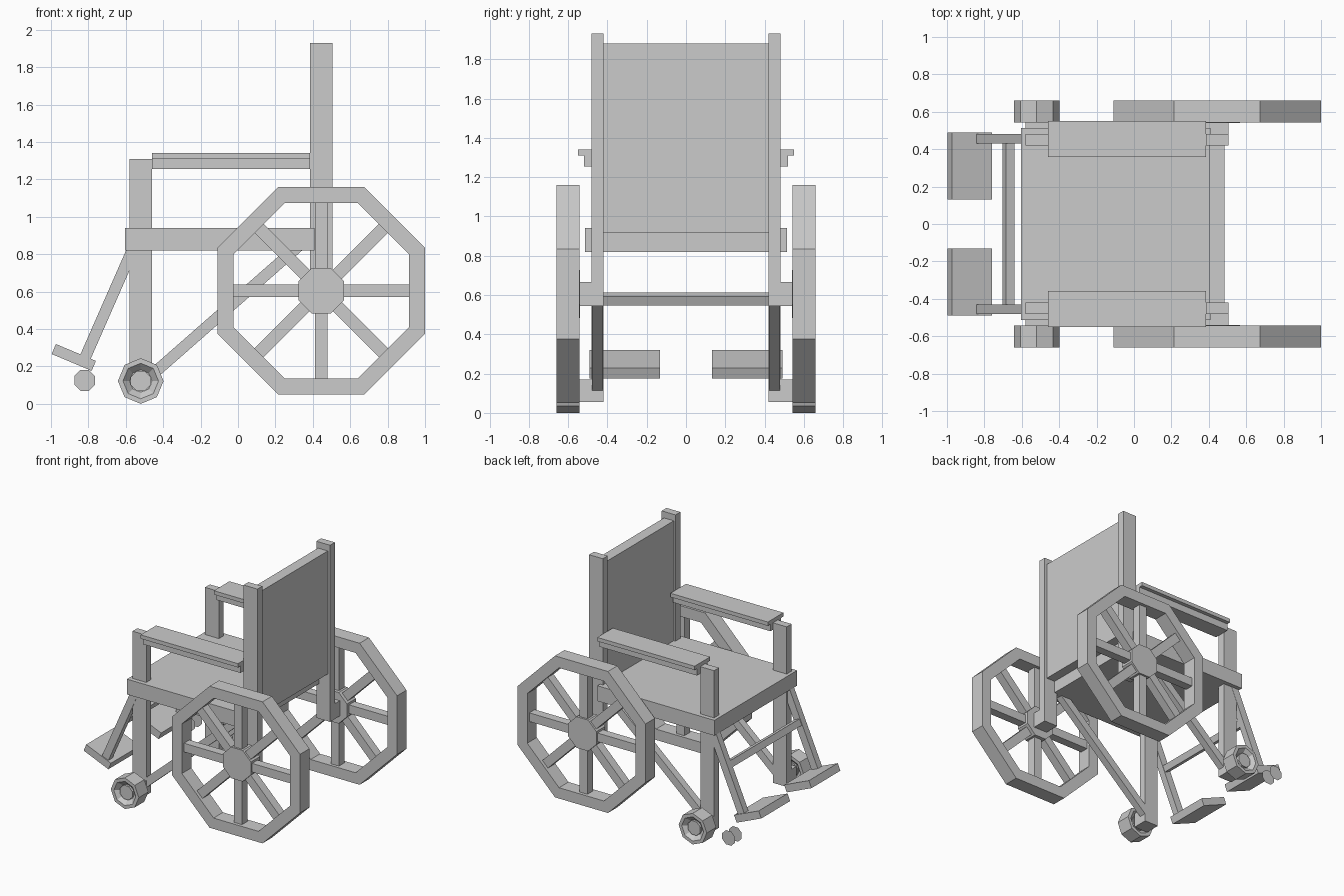
import bpy, bmesh
from math import sin, cos, pi, atan2, hypot
from mathutils import Matrix, Vector

if "Cube" in bpy.data.objects:
    bpy.data.objects.remove(bpy.data.objects["Cube"])


def finish(name, bm, mirror):
    bmesh.ops.recalc_face_normals(bm, faces=bm.faces)
    me = bpy.data.meshes.new(name)
    bm.to_mesh(me)
    bm.free()
    ob = bpy.data.objects.new(name, me)
    bpy.context.collection.objects.link(ob)
    if mirror:
        m = ob.modifiers.new("mirror", 'MIRROR')
        m.use_axis = (False, True, False)
        m.use_mirror_merge = False
    return ob


def add_box(bm, x, y, z):
    size = [b - a for a, b in (x, y, z)]
    mid = [(a + b) / 2 for a, b in (x, y, z)]
    bmesh.ops.create_cube(bm, size=1, matrix=Matrix.Translation(mid) @ Matrix.Diagonal((*size, 1)))


def box(name, x, y, z, mirror=False):
    bm = bmesh.new()
    add_box(bm, x, y, z)
    return finish(name, bm, mirror)


def add_bar(bm, a, b, y, w):
    # bar from a to b in the xz plane, thickness w, spanning y
    d = (b[0] - a[0], b[1] - a[1])
    mat = (Matrix.Translation(((a[0] + b[0]) / 2, (y[0] + y[1]) / 2, (a[1] + b[1]) / 2))
           @ Matrix.Rotation(-atan2(d[1], d[0]), 4, 'Y')
           @ Matrix.Diagonal((hypot(*d), y[1] - y[0], w, 1)))
    bmesh.ops.create_cube(bm, size=1, matrix=mat)


def bar(name, a, b, y, w, mirror=True):
    bm = bmesh.new()
    add_bar(bm, a, b, y, w)
    return finish(name, bm, mirror)


def add_lathe(bm, c, profile, turn, closed=False):
    # octagonal lathe about the y direction; profile is (radius, y)
    rings = [[bm.verts.new((c[0] + r * cos(turn + i * pi / 4), y, c[1] + r * sin(turn + i * pi / 4)))
              for i in range(8)] for r, y in profile]
    pairs = list(zip(rings, rings[1:]))
    if closed:
        pairs.append((rings[-1], rings[0]))
    else:
        bm.faces.new(rings[0])
        bm.faces.new(rings[-1])
    for p, q in pairs:
        for i in range(8):
            j = (i + 1) % 8
            bm.faces.new((p[i], p[j], q[j], q[i]))


FLAT = pi / 8
K = 1 / cos(FLAT)  # flat distance to corner radius

# Seat and backrest
box("seat", (-0.605, 0.41), (-0.513, 0.513), (0.82, 0.94))
box("backrest", (0.40, 0.485), (-0.42, 0.42), (0.915, 1.88))

# Posts with an outward axle foot
for name, x, z0, zf, z1 in (("rear_post", (0.385, 0.505), 0.545, 0.665, 1.93),
                            ("front_post", (-0.58, -0.46), 0.055, 0.17, 1.31)):
    bm = bmesh.new()
    add_box(bm, x, (0.42, 0.48), (z0, z1))
    add_box(bm, x, (0.48, 0.542), (z0, zf))
    finish(name, bm, True)

# Armrests
box("armrest_pad", (-0.46, 0.385), (0.357, 0.55), (1.31, 1.34), True)
box("armrest_rail", (-0.46, 0.385), (0.39, 0.52), (1.255, 1.31), True)

# Diagonal frame strut
bar("frame_strut", (-0.50, 0.12), (0.40, 0.91), (0.422, 0.478), 0.06)

# Footrest rods, crossbar and plates
bar("footrest_rod", (-0.825, 0.23), (-0.555, 0.845), (0.43, 0.482), 0.06)
bar("footrest_crossbar", (-0.681, 0.557), (-0.661, 0.603), (-0.435, 0.435), 0.05, False)
bar("foot_plate", (-0.985, 0.293), (-0.771, 0.203), (0.132, 0.49), 0.058)

# Large wheels: rim, hub and eight spokes
wc = (0.445, 0.605)
bm = bmesh.new()
add_lathe(bm, wc, [(0.555 * K, 0.543), (0.555 * K, 0.66), (0.47 * K, 0.66), (0.47 * K, 0.543)], FLAT, True)
finish("wheel_rim", bm, True)

bm = bmesh.new()
add_lathe(bm, wc, [(0.122 * K, 0.54), (0.122 * K, 0.65)], FLAT)
finish("wheel_hub", bm, True)

bm = bmesh.new()
for i in range(8):
    a = i * pi / 4
    p, q = ((wc[0] + r * cos(a), wc[1] + r * sin(a)) for r in (0.10, 0.475))
    add_bar(bm, p, q, (0.567, 0.635), 0.068)
finish("wheel_spokes", bm, True)

# Casters with recessed sides and a hub
cc = (-0.52, 0.122)
bm = bmesh.new()
add_lathe(bm, cc, [(0.06, 0.575), (0.095, 0.542), (0.122, 0.542),
                   (0.122, 0.66), (0.095, 0.66), (0.06, 0.625)], 0)
add_lathe(bm, cc, [(0.058, 0.56), (0.058, 0.643)], FLAT)
finish("caster", bm, True)

# Loose pair of flat discs ahead of one caster
for i, y in enumerate((0.56, 0.643)):
    bm = bmesh.new()
    bmesh.ops.create_circle(bm, cap_ends=True, segments=8, radius=0.06, matrix=Matrix.Translation((-0.82, y, 0.125))
                            @ Matrix.Rotation(pi / 2, 4, 'X') @ Matrix.Rotation(FLAT, 4, 'Z'))
    finish("axle_disc_%d" % (i + 1), bm, False)
